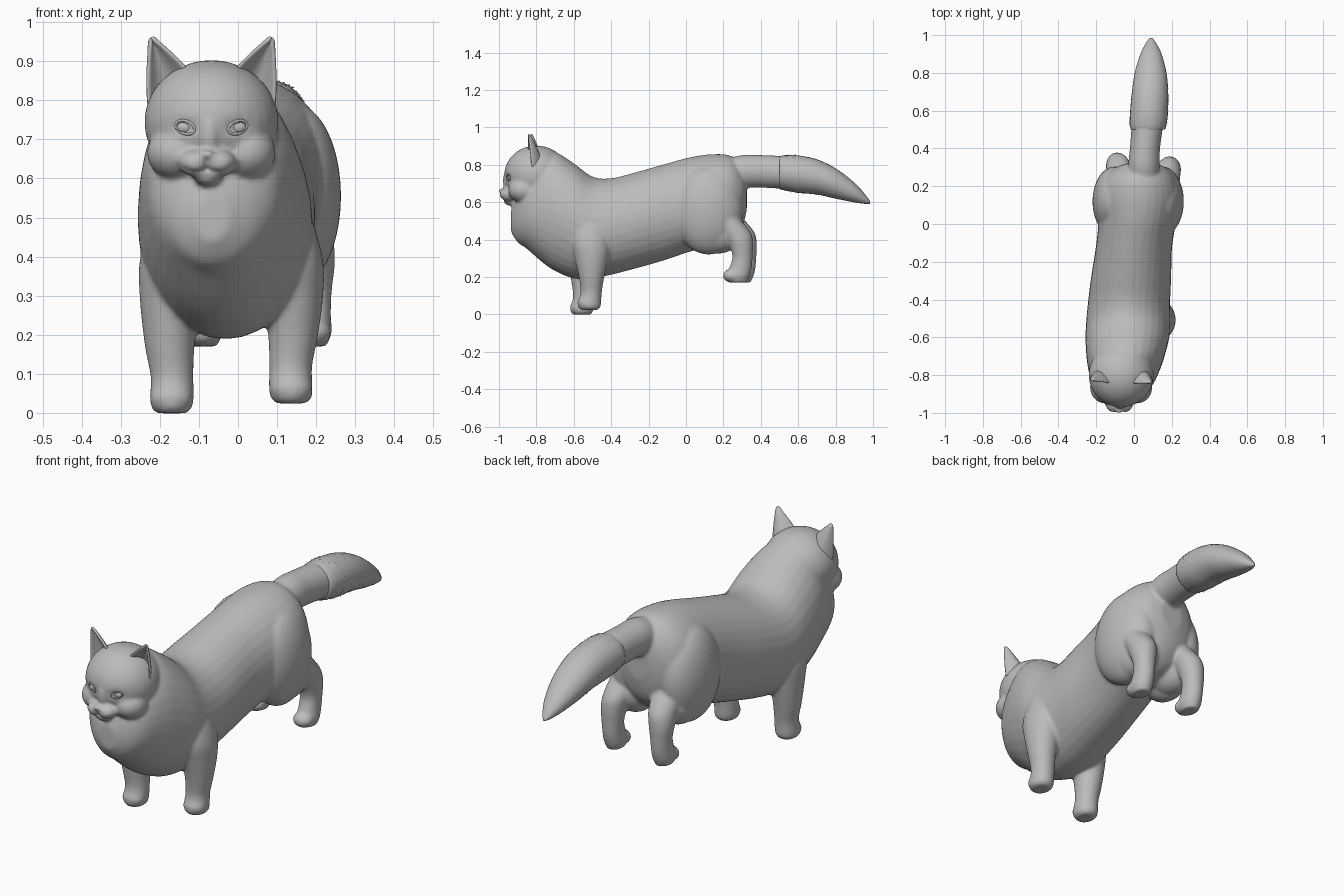
import bpy, bmesh, math, random
from mathutils import Vector, Matrix
from mathutils.bvhtree import BVHTree

cube = bpy.data.objects.get("Cube")
if cube:
    bpy.data.objects.remove(cube)
random.seed(4)

fur = bpy.data.materials.new("grey_fur")
fur.use_nodes = True
fur.diffuse_color = (0.5, 0.5, 0.5, 1)
bsdf = fur.node_tree.nodes["Principled BSDF"]
bsdf.inputs["Base Color"].default_value = fur.diffuse_color
bsdf.inputs["Roughness"].default_value = 0.8


def finish(bm, name, smooth=True):
    """Turn a bmesh into a named, coloured object."""
    bmesh.ops.recalc_face_normals(bm, faces=bm.faces)
    mesh = bpy.data.meshes.new(name)
    bm.to_mesh(mesh)
    bm.free()
    mesh.materials.append(fur)
    if smooth:
        mesh.shade_smooth()
    ob = bpy.data.objects.new(name, mesh)
    bpy.context.collection.objects.link(ob)
    return ob


def spline(rows, steps=5):
    """Smoothly fill in between the key cross-sections."""
    keys = [rows[0]] + list(rows) + [rows[-1]]
    out = []
    for a, b, c, d in zip(keys, keys[1:], keys[2:], keys[3:]):
        for i in range(steps):
            t = i / steps
            out.append([q + 0.5 * t * (r - p + t * (2*p - 5*q + 4*r - s + t * (3*(q - r) + s - p)))
                        for p, q, r, s in zip(a, b, c, d)])
    return out + [list(rows[-1])]


def loft(bm, rows, axis, sides=32):
    """Rows are (position along axis, two centre values, two radii)."""
    rings = []
    for a, c1, c2, r1, r2 in spline(rows):
        ring = []
        for i in range(sides):
            t = math.tau * i / sides
            p, q = c1 + r1 * math.cos(t), c2 + r2 * math.sin(t)
            ring.append(bm.verts.new((p, a, q) if axis == "Y" else (p, q, a)))
        rings.append(ring)
    for lo, hi in zip(rings, rings[1:]):
        for i in range(sides):
            j = (i + 1) % sides
            bm.faces.new((lo[i], lo[j], hi[j], hi[i]))
    bm.faces.new(rings[0])
    bm.faces.new(rings[-1][::-1])


def ball(bm, centre, radii):
    m = Matrix.Translation(centre) @ Matrix.Diagonal((*radii, 1))
    bmesh.ops.create_uvsphere(bm, u_segments=32, v_segments=20, radius=1, matrix=m)


bm = bmesh.new()

# Torso and ruff: y, centre x, centre z, half width, half height
loft(bm, [(-.935, -.065, .50, .04, .06), (-.90, -.063, .52, .11, .135),
          (-.85, -.06, .555, .16, .205), (-.77, -.052, .565, .19, .285),
          (-.70, -.045, .55, .207, .318), (-.60, -.035, .50, .222, .308),
          (-.50, -.03, .465, .222, .272), (-.40, -.025, .47, .217, .258),
          (-.28, -.015, .50, .212, .257), (-.12, 0, .545, .202, .257),
          (.03, .02, .59, .207, .252), (.15, .027, .61, .217, .247),
          (.24, .03, .62, .19, .228), (.30, .035, .63, .13, .165),
          (.325, .04, .65, .06, .09)], "Y")

# Tail root
loft(bm, [(.18, .05, .75, .07, .07), (.3, .052, .765, .083, .087),
          (.4, .058, .765, .08, .087), (.56, .075, .757, .085, .088)], "Y")

# Head, nose bridge, nose and chin
HX = -.068
ball(bm, (HX, -.80, .745), (.172, .172, .158))
ball(bm, (HX - .005, -.93, .715), (.034, .05, .075))
ball(bm, (HX - .012, -.99, .662), (.018, .014, .012))
ball(bm, (HX - .01, -.935, .606), (.036, .04, .025))

for s in (-1, 1):
    right = s < 0
    # Cheeks and muzzle pads
    ball(bm, (HX + s * .085, -.865, .665), (.08, .085, .07))
    ball(bm, (HX - .01 + s * .03, -.95, .64), (.044, .047, .035))
    # Front legs: z, distance from middle, y, half width, half depth
    dy, dz = (-.04, -.025) if right else (0, 0)
    leg = [(.55, .12, -.51, .07, .09), (.40, .153, -.51, .08, .105),
           (.30, .158, -.505, .077, .09), (.20, .158, -.505, .064, .068),
           (.12, .152, -.507, .055, .057), (.07, .152, -.515, .056, .062),
           (.04, .153, -.517, .053, .06), (.024, .153, -.517, .038, .045)]
    loft(bm, [(z + dz * (z < .3), -.017 + s * d, y + dy, a, b) for z, d, y, a, b in leg], "Z")
    ball(bm, (-.017 + s * .153, -.535 + dy, .062 + dz), (.054, .046, .038))
    # Thighs
    ball(bm, (.022 + s * .125, .12, .555), (.117, .185, .235))
    ball(bm, (.025 + s * .115, .17, .44), (.095, .13, .115))
    # Hind legs
    dy = .02 if right else 0
    leg = [(.52, .12, .20, .07, .08), (.44, .13, .265, .066, .08),
           (.38, .138, .292, .06, .066), (.31, .14, .302, .05, .054),
           (.25, .14, .292, .048, .06), (.205, .14, .275, .05, .066),
           (.17, .14, .28, .036, .045)]
    loft(bm, [(z, .05 + s * d, y + dy, a, b) for z, d, y, a, b in leg], "Z")
    ball(bm, (.05 + s * .14, .242 + dy, .207), (.049, .045, .036))

# Fuse the body into one soft skin
body = finish(bm, "body")
remesh = body.modifiers.new("fuse", "REMESH")
remesh.mode = "VOXEL"
remesh.voxel_size = 0.0075
remesh.use_smooth_shade = True
soften = body.modifiers.new("soften", "SMOOTH")
soften.factor = 0.5
soften.iterations = 9
bpy.context.view_layer.objects.active = body
for name in ("fuse", "soften"):
    bpy.ops.object.modifier_apply(modifier=name)

# Press eye sockets and the mouth line into the face: x, z, radii, depth
eyes = [(HX + s * .067, .731) for s in (-1, 1)]
dents = [(x, z, .032, .02, .010) for x, z in eyes]
dents += [(HX - .012, .65 - .008 * i, .006, .006, .004) for i in range(4)]
for s in (-1, 1):
    for i in range(9):
        t = i / 8
        dents.append((HX - .012 + s * .07 * t, .625 - .012 * math.sin(math.pi * t) + .008 * t,
                      .007, .006, .004))
bm = bmesh.new()
bm.from_mesh(body.data)
for v in bm.verts:
    if v.co.y < -.86 and v.co.z > .58:
        v.co.y += sum(d * math.exp(-((v.co.x - x) / a) ** 2 - ((v.co.z - z) / b) ** 2)
                      for x, z, a, b, d in dents)
bm.to_mesh(body.data)
tree = BVHTree.FromBMesh(bm)
bm.free()
body.data.shade_smooth()


def face_point(x, z):
    return tree.ray_cast(Vector((x, -2, z)), Vector((0, 1, 0)))[0]


# Eyes with rims resting on the face
for (x, z), side in zip(eyes, ("right", "left")):
    s = 1 if side == "left" else -1
    bm = bmesh.new()
    ball(bm, face_point(x, z) + Vector((0, .005, 0)), (.021, .011, .015))
    finish(bm, side + "_eye")
    curve = bpy.data.curves.new(side + "_eyelid", "CURVE")
    curve.dimensions = "3D"
    curve.bevel_depth = .0035
    curve.materials.append(fur)
    rim = curve.splines.new("POLY")
    rim.points.add(23)
    rim.use_cyclic_u = True
    for i, p in enumerate(rim.points):
        t = math.tau * i / 24
        dx = .024 * math.cos(t)
        p.co = (*face_point(x + dx, z + .017 * math.sin(t) + s * .2 * dx), 1)
    bpy.context.collection.objects.link(bpy.data.objects.new(side + "_eyelid", curve))

# Cupped ears
for s, side in ((-1, "right"), (1, "left")):
    inner = Vector((HX + s * .055, -.845, .875))
    outer = Vector((HX + s * .163, -.825, .78))
    tip = Vector((HX + s * .156, -.845 if s > 0 else -.83, .966))
    bm = bmesh.new()
    n = 8
    grid = []
    for i in range(n + 1):
        u = .97 * i / n
        row = []
        for j in range(n + 1):
            v = j / n
            p = inner.lerp(outer, v).lerp(tip, u)
            p.y += .24 * v * (1 - v) * (1 - u) ** .8
            p.x += s * .018 * u * (1 - u) * (2 * v - 1)
            row.append(bm.verts.new(p))
        grid.append(row)
    for a, b in zip(grid, grid[1:]):
        for j in range(n):
            bm.faces.new((a[j], a[j + 1], b[j + 1], b[j]))
    ear = finish(bm, side + "_ear")
    thick = ear.modifiers.new("thickness", "SOLIDIFY")
    thick.thickness = .012
    thick.offset = 0
    ear.modifiers.new("round", "SUBSURF").levels = 1

# Bushy tail end
tuft = [(.50, .073, .758, .09, .088), (.53, .075, .757, .098, .094),
        (.6, .08, .75, .1, .1), (.7, .085, .735, .096, .094),
        (.8, .088, .70, .084, .081), (.9, .09, .652, .056, .053),
        (.96, .09, .615, .026, .024), (.985, .09, .598, .006, .006)]
bm = bmesh.new()
loft(bm, tuft, "Y")
finish(bm, "tail_tuft")

# Loose hairs lying along the tail end
rows = spline(tuft, 10)
bm = bmesh.new()
for _ in range(420):
    i = random.randrange(len(rows) - 12) if random.random() < .6 else random.randrange(14)
    k = i + random.randint(5, 9)
    t = random.uniform(0, math.tau)
    pts = []
    for (y, x, z, a, b), turn, lift in ((rows[i], 0, .998), (rows[i], .03, .998),
                                        (rows[k], random.uniform(-.1, .12), 1.05)):
        pts.append(bm.verts.new((x + a * lift * math.cos(t + turn), y,
                                 z + b * lift * math.sin(t + turn))))
    bm.faces.new(pts)
finish(bm, "tail_hairs", smooth=False)
